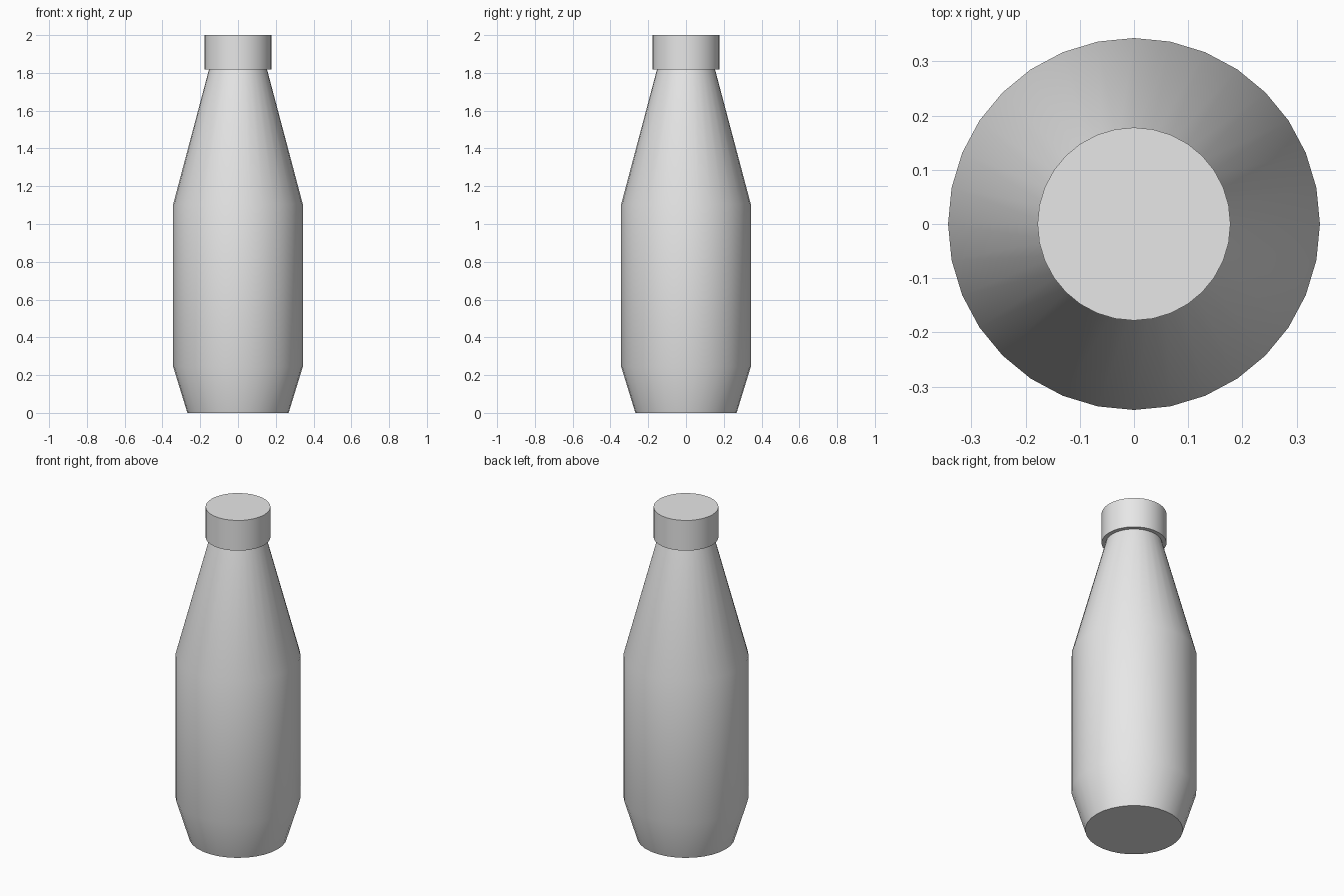
import bpy
import bmesh
import math

SIDES = 32

cube = bpy.data.objects.get("Cube")
if cube:
    bpy.data.objects.remove(cube, do_unlink=True)

# One plain grey for the whole bottle
grey = bpy.data.materials.new("light_grey")
grey.use_nodes = True
colour = (0.8, 0.8, 0.8, 1.0)
grey.diffuse_color = colour
grey.node_tree.nodes["Principled BSDF"].inputs["Base Color"].default_value = colour


def turned_part(name, profile, sharp_angle):
    """Turn a (radius, height) profile around z and close both ends."""
    bm = bmesh.new()
    rings = []
    for radius, z in profile:
        angles = [2 * math.pi * i / SIDES for i in range(SIDES)]
        rings.append([bm.verts.new((radius * math.cos(a), radius * math.sin(a), z))
                      for a in angles])
    for low, high in zip(rings, rings[1:]):
        for i in range(SIDES):
            j = (i + 1) % SIDES
            bm.faces.new((low[i], low[j], high[j], high[i]))
    bm.faces.new(rings[0][::-1])
    bm.faces.new(rings[-1])

    mesh = bpy.data.meshes.new(name)
    bm.to_mesh(mesh)
    bm.free()
    mesh.materials.append(grey)
    obj = bpy.data.objects.new(name, mesh)
    bpy.context.collection.objects.link(obj)

    bpy.ops.object.select_all(action="DESELECT")
    obj.select_set(True)
    bpy.context.view_layer.objects.active = obj
    bpy.ops.object.shade_smooth_by_angle(angle=math.radians(sharp_angle))
    return obj


# Body: tapered foot, straight middle, long sloping neck
turned_part("bottle_body",
            [(0.268, 0), (0.343, 0.244), (0.343, 1.105), (0.154, 1.817)], 30)

# Cap: wider cylinder with its underside showing around the neck
turned_part("bottle_cap", [(0.178, 1.817), (0.178, 2.0)], 30)
